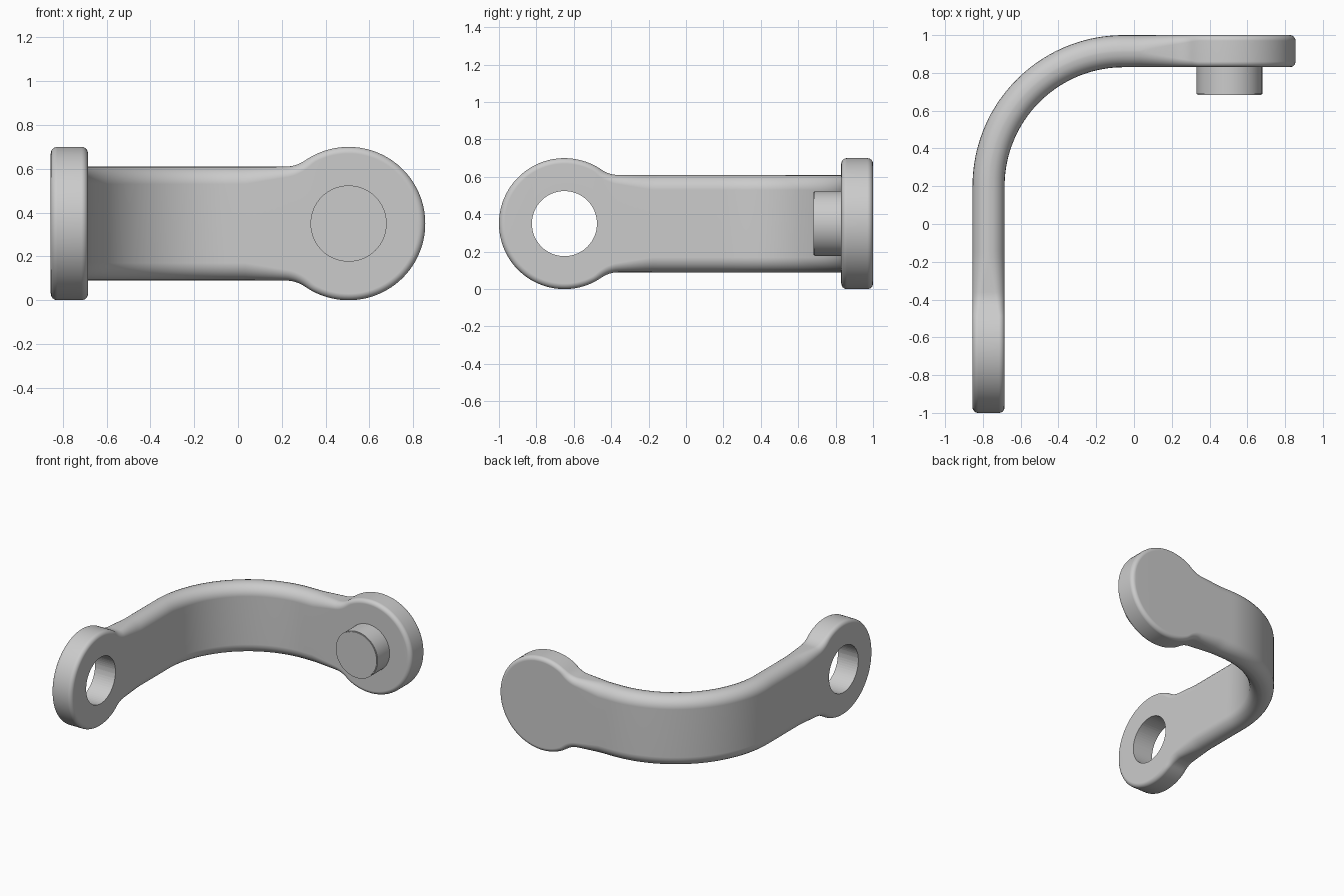
import bpy, bmesh
from math import pi, sin, cos, atan2, sqrt
from mathutils import Matrix, Vector

cube = bpy.data.objects.get("Cube")
if cube:
    bpy.data.objects.remove(cube, do_unlink=True)

grey = bpy.data.materials.new("plain grey")
grey.use_nodes = True
grey.diffuse_color = (0.6, 0.6, 0.6, 1)
grey.node_tree.nodes["Principled BSDF"].inputs["Base Color"].default_value = (0.6, 0.6, 0.6, 1)

MID_Z = 0.35
HALF_T = 0.085                    # half thickness of the strap
EYE_R, BAR_H, FILLET = 0.35, 0.26, 0.16
BEND_R, BEND_X, BEND_Y = 0.715, -0.055, 0.2
STRAIGHT = 1 + BEND_Y
ARC = BEND_R * pi / 2
LENGTH = STRAIGHT + ARC + 0.855 - BEND_X
PIN_R, PIN_X, EYE_Y = 0.174, 0.505, -0.65


def bend(s, z, d):
    """Place a flat strap point (along, up, outward) on the bent path."""
    if s < STRAIGHT:
        return Vector((BEND_X - BEND_R - d, s - 1, MID_Z + z))
    if s > STRAIGHT + ARC:
        return Vector((BEND_X + s - STRAIGHT - ARC, BEND_Y + BEND_R + d, MID_Z + z))
    a = (s - STRAIGHT) / BEND_R
    return Vector((BEND_X - (BEND_R + d) * cos(a), BEND_Y + (BEND_R + d) * sin(a), MID_Z + z))


def upper_outline():
    """Points (along, up, normal) of the strap's upper edge: eye, fillet, bar, fillet, eye."""
    dx = sqrt((EYE_R + FILLET) ** 2 - (BAR_H + FILLET) ** 2)
    top = BAR_H + FILLET
    join = atan2(top, dx)
    half = []
    for i in range(41):
        a = pi + (join - pi) * i / 40
        half.append((EYE_R + EYE_R * cos(a), EYE_R * sin(a), cos(a), sin(a)))
    for i in range(1, 9):
        a = join + (pi / 2 - join) * i / 8
        half.append((EYE_R + dx - FILLET * cos(a), top - FILLET * sin(a), cos(a), sin(a)))
    start = EYE_R + dx
    bar = [(start + (LENGTH - 2 * start) * i / 64, BAR_H, 0, 1) for i in range(1, 64)]
    return half + bar + [(LENGTH - s, z, -u, v) for s, z, u, v in reversed(half)]


def rim_radius(s):
    """Edge rounding: tight on the eyes, full on the bar."""
    f = (min(s, LENGTH - s) - EYE_R - 0.17) / 0.3
    f = min(max(f, 0), 1)
    return 0.03 + 0.05 * f


def finish(obj):
    obj.data.materials.append(grey)
    bpy.ops.object.select_all(action='DESELECT')
    bpy.context.view_layer.objects.active = obj
    obj.select_set(True)
    bpy.ops.object.shade_smooth_by_angle(angle=0.6)


def cylinder(name, radius, depth, center, axis, bevel=0):
    bm = bmesh.new()
    bmesh.ops.create_cone(bm, cap_ends=True, segments=64, radius1=radius, radius2=radius, depth=depth)
    if bevel:
        rims = [e for e in bm.edges if abs(e.verts[0].co.z - e.verts[1].co.z) < 1e-4]
        bmesh.ops.bevel(bm, geom=rims, offset=bevel, segments=2, affect='EDGES')
    bmesh.ops.transform(bm, matrix=Matrix.Translation(center) @ Matrix.Rotation(pi / 2, 4, axis), verts=bm.verts)
    mesh = bpy.data.meshes.new(name)
    bm.to_mesh(mesh)
    bm.free()
    obj = bpy.data.objects.new(name, mesh)
    bpy.context.collection.objects.link(obj)
    return obj


# Bent strap with an eye at each end
bm = bmesh.new()
edge = upper_outline()
n = len(edge)
outline = edge + [(s, -z, u, -v) for s, z, u, v in edge[-2:0:-1]]
count = len(outline)
STEPS = 6
rings = []
for side in (-1, 1):
    for k in range(STEPS + 1):
        a = pi / 2 * (k if side > 0 else STEPS - k) / STEPS
        ring = []
        for s, z, u, v in outline:
            r = rim_radius(s)
            inset = r * (1 - cos(a))
            ring.append(bm.verts.new(bend(s - u * inset, z - v * inset, side * (HALF_T - r + r * sin(a)))))
        rings.append(ring)
for lower, upper in zip(rings, rings[1:]):
    for i in range(count):
        j = (i + 1) % count
        bm.faces.new((lower[i], lower[j], upper[j], upper[i]))
for ring in (rings[0], rings[-1]):
    for i in range(n - 1):
        corners = [ring[i], ring[i + 1], ring[-i - 1 if i + 1 < n - 1 else i + 1], ring[-i if i else 0]]
        bm.faces.new(list(dict.fromkeys(corners)))
bmesh.ops.recalc_face_normals(bm, faces=bm.faces)
mesh = bpy.data.meshes.new("bent_strap")
bm.to_mesh(mesh)
bm.free()
strap = bpy.data.objects.new("bent_strap", mesh)
bpy.context.collection.objects.link(strap)
finish(strap)

# Through hole in the front eye
cutter = cylinder("hole_cutter", PIN_R, 0.5, (BEND_X - BEND_R, EYE_Y, MID_Z), 'Y')
cutter.hide_render = True
cut = strap.modifiers.new("hole", 'BOOLEAN')
cut.operation = 'DIFFERENCE'
cut.solver = 'EXACT'
cut.object = cutter
bpy.ops.object.modifier_apply(modifier=cut.name)
bpy.data.objects.remove(cutter, do_unlink=True)
finish(strap)
while len(strap.data.materials) > 1:
    strap.data.materials.pop()
weighted = strap.modifiers.new("flat_faces", 'WEIGHTED_NORMAL')
weighted.keep_sharp = True

# Pin on the inner side of the back eye
pin = cylinder("pin", PIN_R, 0.17, (PIN_X, 0.768, MID_Z), 'X', 0.005)
finish(pin)
